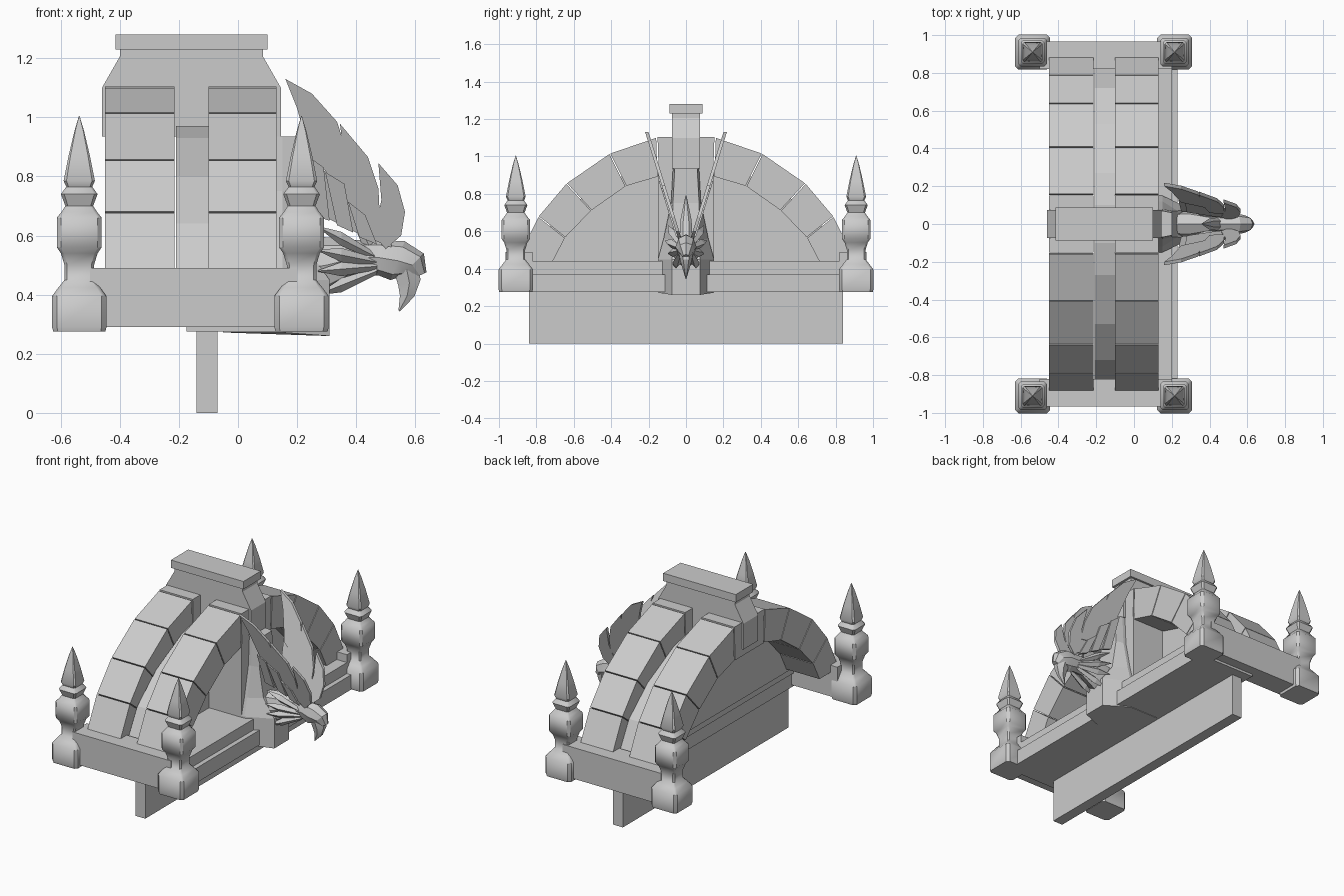
import bpy, bmesh, math
from mathutils import Vector

cube = bpy.data.objects.get("Cube")
if cube:
    bpy.data.objects.remove(cube)

stone = bpy.data.materials.new("grey stone")
stone.use_nodes = True
stone.diffuse_color = (0.6, 0.6, 0.6, 1)
stone.node_tree.nodes["Principled BSDF"].inputs["Base Color"].default_value = (0.6, 0.6, 0.6, 1)


def finish(name, bm, smooth=None):
    """Turn a bmesh into a named stone object."""
    bmesh.ops.recalc_face_normals(bm, faces=bm.faces)
    mesh = bpy.data.meshes.new(name)
    bm.to_mesh(mesh)
    bm.free()
    mesh.materials.append(stone)
    obj = bpy.data.objects.new(name, mesh)
    bpy.context.collection.objects.link(obj)
    if smooth:
        bpy.ops.object.select_all(action='DESELECT')
        obj.select_set(True)
        bpy.context.view_layer.objects.active = obj
        bpy.ops.object.shade_smooth_by_angle(angle=math.radians(smooth))
    return obj


def loft(name, rings, smooth=None):
    """Skin a list of equally sized point rings and cap both ends."""
    bm = bmesh.new()
    rows = [[bm.verts.new(p) for p in ring] for ring in rings]
    n = len(rows[0])
    for a, b in zip(rows, rows[1:]):
        for i in range(n):
            j = (i + 1) % n
            bm.faces.new((a[i], a[j], b[j], b[i]))
    bm.faces.new(rows[0])
    bm.faces.new(rows[-1])
    return finish(name, bm, smooth)


def rect(x0, x1, y, z):
    return [(x0, -y, z), (x1, -y, z), (x1, y, z), (x0, y, z)]


def box(name, x0, x1, y0, y1, z0, z1):
    return loft(name, [[(x0, y0, z), (x1, y0, z), (x1, y1, z), (x0, y1, z)] for z in (z0, z1)])


def slab_x(name, outline, x0, x1):
    """Extrude a (y, z) outline along x."""
    return loft(name, [[(x, y, z) for y, z in outline] for x in (x0, x1)])


# Base: keel board, stepped plinth and end beams
box("keel", -0.14, -0.07, -0.84, 0.84, 0, 0.44)
box("plinth", -0.175, 0.23, -0.9, 0.9, 0.275, 0.37)
box("plinth_step", -0.19, 0.2, -0.83, 0.83, 0.37, 0.44)
for s in (-1, 1):
    box("end_beam", -0.5, 0.2, *sorted((s * 0.82, s * 0.965)), 0.29, 0.49)

# Wall filling the arch, visible as a channel between the two bands
half = [(0.84, 0.42), (0.72, 0.64), (0.53, 0.8), (0.27, 0.93), (0.1, 0.97)]
slab_x("arch_wall", half + [(-y, z) for y, z in reversed(half)], -0.21, -0.1)

# Two arch bands made of separate wedge stones
outer = [(0.91, 0.44), (0.79, 0.68), (0.64, 0.857), (0.408, 1.017), (0.157, 1.103)]
inner = [(0.71, 0.44), (0.645, 0.565), (0.505, 0.71), (0.32, 0.84), (0.15, 0.89)]
for x0, x1 in ((-0.45, -0.215), (-0.1, 0.13)):
    for s in (-1, 1):
        for i in range(4):
            quad = [Vector(p) for p in (outer[i], outer[i + 1], inner[i + 1], inner[i])]
            mid = sum(quad, Vector((0, 0))) / 4
            quad = [mid + (p - mid) * 0.975 for p in quad]
            slab_x("arch_stone", [(s * p.x, p.y) for p in quad], x0, x1)
    slab_x("keystone", [(-0.152, 1.105), (0.152, 1.105), (0.145, 0.89), (-0.145, 0.89)], x0, x1)

# Central chimney-like crown
loft("crown", [rect(-0.46, 0.145, 0.075, 0.935), rect(-0.46, 0.145, 0.075, 1.1),
               rect(-0.4, 0.085, 0.075, 1.205), rect(-0.4, 0.085, 0.075, 1.235)])
box("crown_cap", -0.415, 0.1, -0.088, 0.088, 1.23, 1.28)


# Pier carrying the bird: broad backing and narrow stepped front
def pier_ring(back, front, wide, narrow, z, dip=0):
    return [(back, -wide, z), (0.15, -wide, z), (front, -narrow, z - dip),
            (front, narrow, z - dip), (0.15, wide, z), (back, wide, z)]


loft("pier_backing", [rect(-0.1, 0.13, 0.15, 0.3), rect(-0.1, 0.13, 0.15, 0.91)])
loft("pier", [pier_ring(-0.05, 0.31, 0.15, 0.075, 0.272, 0.012), pier_ring(-0.05, 0.31, 0.15, 0.075, 0.45),
              pier_ring(-0.05, 0.23, 0.12, 0.07, 0.56), pier_ring(-0.05, 0.2, 0.08, 0.07, 0.75),
              pier_ring(-0.05, 0.2, 0.07, 0.06, 0.935)])

# Corner pinnacles: chamfered square turnings given as (half width, height)
turning = [(0.088, 0.275), (0.092, 0.29), (0.092, 0.395), (0.07, 0.425), (0.05, 0.45), (0.05, 0.5), (0.062, 0.54),
           (0.076, 0.56), (0.076, 0.66), (0.06, 0.68), (0.047, 0.7), (0.062, 0.74), (0.044, 0.765),
           (0.053, 0.785), (0.036, 0.87), (0.016, 0.955), (0.001, 1.005)]


def square_ring(cx, cy, r, z):
    c = r * 0.82
    return [(cx + a, cy + b, z) for a, b in ((r, -c), (r, c), (c, r), (-c, r), (-r, c), (-r, -c), (-c, -r), (c, -r))]


for cx in (-0.537, 0.215):
    for cy in (-0.91, 0.91):
        loft("pinnacle", [square_ring(cx, cy, r, z) for r, z in turning], 40)


# Bird: rings run along a path of (x, z, half width, half height, tilt)
def tube(name, path, sides=8, y=0):
    rings = []
    for x, z, w, h, tilt in path:
        t = math.radians(tilt)
        rings.append([(x - h * math.sin(a) * math.sin(t), y + w * math.cos(a), z + h * math.sin(a) * math.cos(t))
                      for a in (2 * math.pi * k / sides for k in range(sides))])
    return loft(name, rings, 25)


tube("bird_body", [(0.17, 0.48, 0.07, 0.1, 0), (0.3, 0.5, 0.075, 0.095, 5), (0.4, 0.525, 0.05, 0.06, 5),
                   (0.48, 0.525, 0.045, 0.06, -5), (0.54, 0.515, 0.057, 0.07, -20),
                   (0.59, 0.5, 0.045, 0.055, -45), (0.615, 0.465, 0.02, 0.025, -65)])
tube("beak", [(0.57, 0.49, 0.04, 0.055, -50), (0.58, 0.44, 0.03, 0.045, -75),
              (0.572, 0.395, 0.017, 0.028, -95), (0.545, 0.345, 0.002, 0.003, -120)], 6)
tube("crest", [(0.45, 0.55, 0.035, 0.04, 60), (0.4, 0.66, 0.03, 0.025, 70), (0.36, 0.79, 0.003, 0.003, 70)], 6)

# Ruff of pointed tufts sweeping back from the neck
for s in (-1, 1):
    for y, z in ((0.06, 0.4), (0.095, 0.48), (0.11, 0.55), (0.095, 0.63)):
        root, tip = Vector((0.47, s * 0.03, 0.5 + (z - 0.5) * 0.2)), Vector((0.27, s * y, z))
        mid = root.lerp(tip, 0.6)
        rings = []
        for p, r in ((root, 0.012), (mid, 0.024), (tip, 0.002)):
            rings.append([p + Vector((0, r * a, r * b)) for a, b in ((1, 0), (0, 1), (-1, 0), (0, -1))])
        loft("neck_tuft", rings)

# Wings: overlapping feather blades as (x, z) outlines on a plane leaning outwards
feathers = {
    "long_feather": [(0.16, 1.13), (0.25, 1.08), (0.335, 0.985), (0.375, 0.86), (0.38, 0.76), (0.25, 0.85), (0.2, 1.03)],
    "middle_feather": [(0.345, 0.978), (0.44, 0.865), (0.475, 0.76), (0.48, 0.66), (0.4, 0.67), (0.37, 0.78)],
    "short_feather": [(0.475, 0.845), (0.54, 0.77), (0.565, 0.68), (0.552, 0.6), (0.5, 0.555), (0.46, 0.6), (0.485, 0.72)],
    "upper_covert": [(0.235, 0.87), (0.29, 0.83), (0.31, 0.65), (0.25, 0.67)],
    "middle_covert": [(0.295, 0.815), (0.36, 0.775), (0.39, 0.61), (0.335, 0.635)],
    "lower_covert": [(0.372, 0.715), (0.43, 0.67), (0.47, 0.57), (0.41, 0.595)],
    "wing_web": [(0.27, 0.83), (0.39, 0.77), (0.5, 0.68), (0.52, 0.56), (0.42, 0.6), (0.28, 0.67)],
}
for s in (-1, 1):
    for name, outline in feathers.items():
        lift = 0.008 if "covert" in name else 0
        thick = 0.005 if name == "wing_web" else 0.009
        loft(name, [[(x, s * (0.045 + 0.31 * (z - 0.6) + lift + d), z) for x, z in outline]
                    for d in (-thick, thick)])
